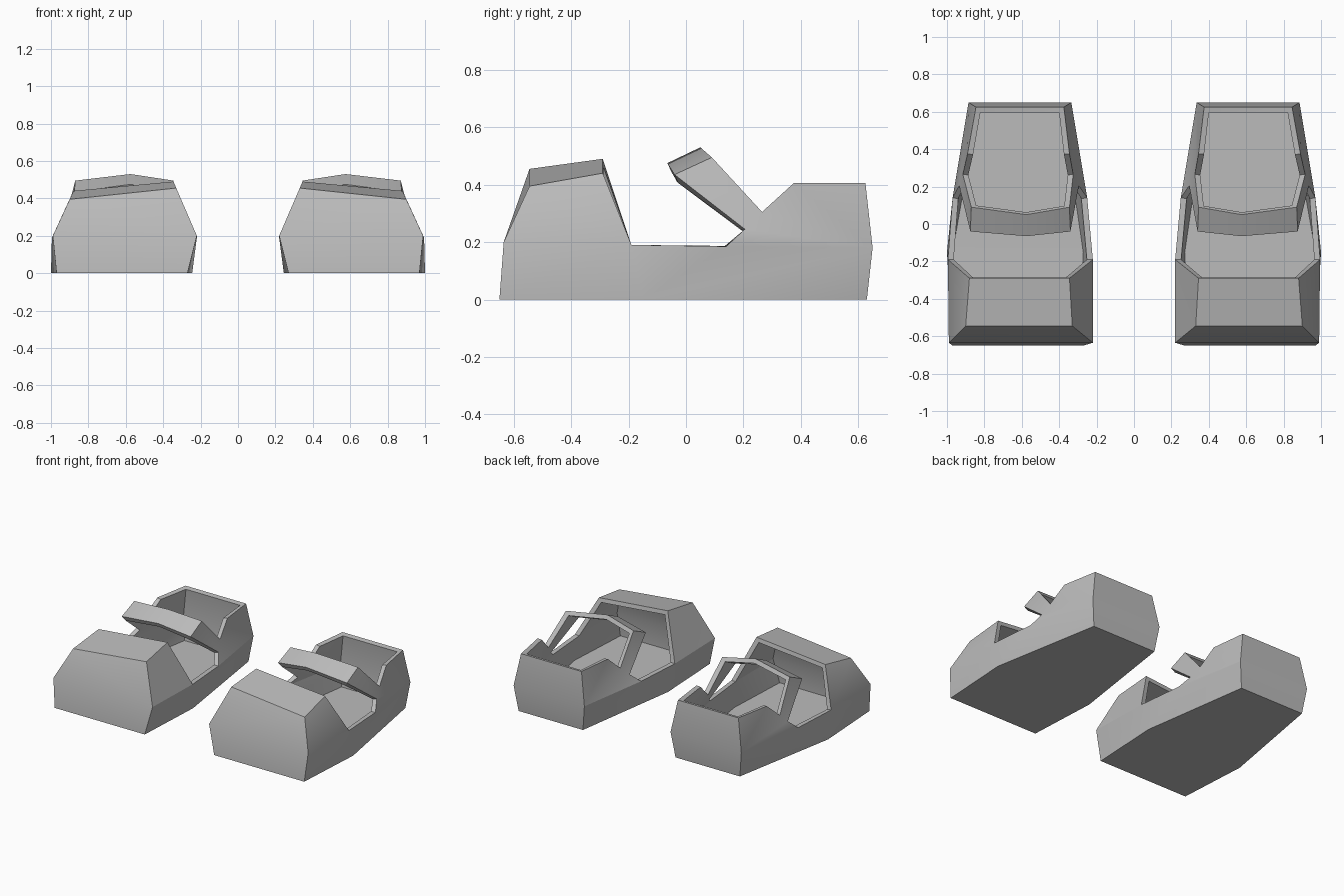
import bpy, bmesh, math

cube = bpy.data.objects.get("Cube")
if cube:
    bpy.data.objects.remove(cube, do_unlink=True)

# Single plain colour
grey = bpy.data.materials.new("plain_grey")
grey.use_nodes = True
colour = (0.5, 0.5, 0.5, 1)
grey.diffuse_color = colour
grey.node_tree.nodes["Principled BSDF"].inputs["Base Color"].default_value = colour

# Section points: inner x, outer x, y, inner z, outer z
POINTS = {
    "sole_front": (0.27, 0.97, -0.65, 0, 0),
    "sole_mid": (0.245, 1.0, -0.15, 0, 0),
    "sole_back": (0.36, 0.86, 0.63, 0, 0),
    "side_front": (0.22, 0.99, -0.635, 0.2, 0.2),
    "side_toe": (0.22, 0.995, -0.19, 0.19, 0.19),
    "side_mid": (0.25, 0.97, 0.14, 0.185, 0.185),
    "side_back": (0.335, 0.885, 0.65, 0.18, 0.18),
    "toe_front": (0.33, 0.9, -0.545, 0.455, 0.395),
    "toe_back": (0.345, 0.88, -0.29, 0.49, 0.44),
    "hinge_low": (0.295, 0.935, 0.205, 0.245, 0.245),
    "hinge_high": (0.325, 0.915, 0.265, 0.305, 0.305),
    "collar_front": (0.345, 0.89, 0.375, 0.405, 0.405),
    "collar_back": (0.375, 0.845, 0.625, 0.405, 0.405),
    "strap_low": (0.34, 0.875, -0.04, 0.435, 0.435),
    "strap_high": (0.345, 0.87, 0.09, 0.495, 0.495),
    "peak_low": (0.575, 0.575, -0.065, 0.475, 0.475),
    "peak_high": (0.575, 0.575, 0.05, 0.53, 0.53),
}

# Faces repeated on the inner and outer side
SIDES = [
    "sole_front sole_mid side_toe side_front",
    "sole_mid side_mid side_toe",
    "sole_mid sole_back side_back side_mid",
    "side_front side_toe toe_front",
    "toe_front side_toe toe_back",
    "side_mid side_back hinge_high hinge_low",
    "side_back collar_front hinge_high",
    "side_back collar_back collar_front",
    "hinge_low hinge_high strap_high strap_low",
    "strap_low strap_high peak_high peak_low",
]

# Edges spanned across the shoe: sole, toe box and heel
SPANS = [
    "sole_front sole_mid", "sole_mid sole_back",
    "sole_front side_front", "side_front toe_front", "toe_front toe_back",
    "sole_back side_back", "side_back collar_back",
]


def build_shoe(name, mirror):
    bm = bmesh.new()
    rows = ({}, {})
    for key, (xi, xo, y, zi, zo) in POINTS.items():
        rows[0][key] = bm.verts.new((mirror * xi, y, zi))
        if xi == xo:
            rows[1][key] = rows[0][key]
        else:
            rows[1][key] = bm.verts.new((mirror * xo, y, zo))
    for row in rows:
        for side in SIDES:
            bm.faces.new([row[k] for k in side.split()])
    inner, outer = rows
    for span in SPANS:
        a, b = span.split()
        bm.faces.new((inner[a], inner[b], outer[b], outer[a]))
    # Make the shell face outwards
    bmesh.ops.recalc_face_normals(bm, faces=bm.faces)
    bm.normal_update()
    if min(bm.faces, key=lambda f: f.calc_center_median().z).normal.z > 0:
        bmesh.ops.reverse_faces(bm, faces=bm.faces)
    mesh = bpy.data.meshes.new(name)
    bm.to_mesh(mesh)
    bm.free()
    mesh.materials.append(grey)
    shoe = bpy.data.objects.new(name, mesh)
    bpy.context.collection.objects.link(shoe)

    # Sharp creases, soft shallow bends
    bpy.ops.object.select_all(action="DESELECT")
    shoe.select_set(True)
    bpy.context.view_layer.objects.active = shoe
    # Wall thickness
    wall = shoe.modifiers.new("wall", "SOLIDIFY")
    wall.thickness = 0.03
    wall.offset = -1
    wall.use_even_offset = True
    bpy.ops.object.modifier_apply(modifier=wall.name)
    bpy.ops.object.shade_smooth_by_angle(angle=math.radians(30))


build_shoe("left_shoe", 1)
build_shoe("right_shoe", -1)
